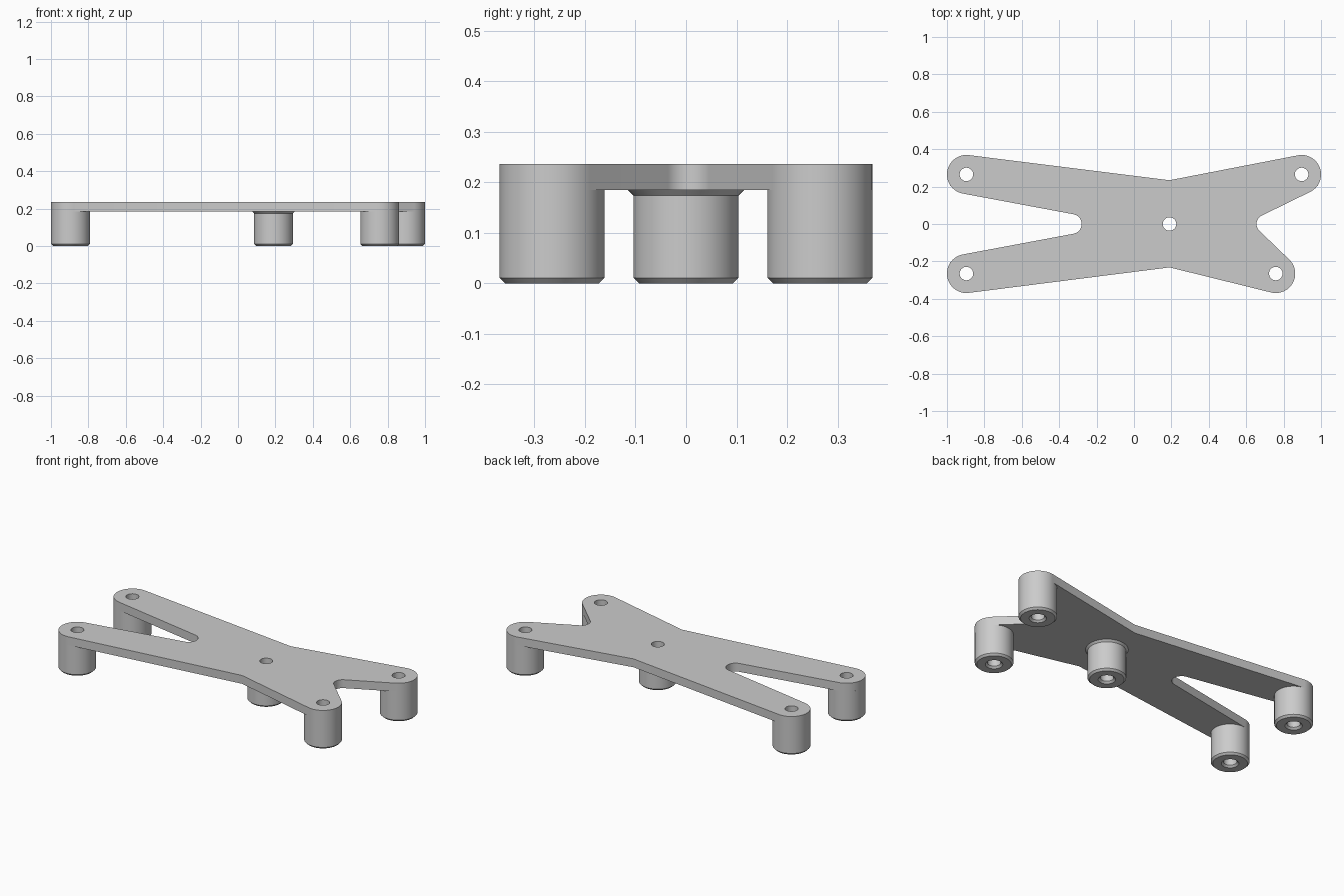
import bpy, bmesh
from math import pi, cos, sin, atan2, acos, hypot, radians

if "Cube" in bpy.data.objects:
    bpy.data.objects.remove(bpy.data.objects["Cube"], do_unlink=True)

PLATE_BOTTOM, PLATE_TOP = 0.185, 0.236
R, HOLE, CHAMFER = 0.104, 0.036, 0.011
SEGMENTS = 64

posts = {
    "back_right_post": (-0.896, 0.265),
    "front_right_post": (-0.896, -0.265),
    "front_left_post": (0.758, -0.265),
    "back_left_post": (0.896, 0.265),
    "centre_post": (0.19, 0),
}

grey = bpy.data.materials.new("plain grey")
grey.use_nodes = True
colour = (0.6, 0.6, 0.6, 1)
grey.diffuse_color = colour
grey.node_tree.nodes["Principled BSDF"].inputs["Base Color"].default_value = colour


def finish(bm, name):
    bmesh.ops.recalc_face_normals(bm, faces=bm.faces)
    mesh = bpy.data.meshes.new(name)
    bm.to_mesh(mesh)
    bm.free()
    mesh.materials.append(grey)
    obj = bpy.data.objects.new(name, mesh)
    bpy.context.collection.objects.link(obj)
    bpy.ops.object.select_all(action="DESELECT")
    obj.select_set(True)
    bpy.context.view_layer.objects.active = obj
    bpy.ops.object.shade_smooth_by_angle(angle=radians(25))
    return obj


def belt(stops):
    """Counterclockwise outline tangent to circles; negative radius is a concave fillet."""
    angles = []
    for i, (c, r) in enumerate(stops):
        c2, r2 = stops[(i + 1) % len(stops)]
        dx, dy = c2[0] - c[0], c2[1] - c[1]
        angles.append(atan2(dy, dx) - acos((r - r2) / hypot(dx, dy)))
    points = []
    for i, (c, r) in enumerate(stops):
        if r == 0:
            points.append(c)
            continue
        start = angles[i - 1]
        sweep = (angles[i] - start) % (2 * pi)
        if r < 0:
            sweep -= 2 * pi
        steps = 32 if r > 0 else 20
        for k in range(steps + 1):
            a = start + sweep * k / steps
            points.append((c[0] + r * cos(a), c[1] + r * sin(a)))
    return points


def circle(c, r):
    turn = 2 * pi / SEGMENTS
    return [(c[0] + r * cos(turn * i), c[1] + r * sin(turn * i)) for i in range(SEGMENTS)]


# X-shaped top plate with five holes
outline = belt([
    (posts["front_right_post"], R),
    ((0.19, -0.232), 0),
    (posts["front_left_post"], R),
    ((0.705, 0), -0.05),
    (posts["back_left_post"], R),
    ((0.19, 0.234), 0),
    (posts["back_right_post"], R),
    ((-0.333, 0), -0.053),
])
bm = bmesh.new()
for loop in [outline] + [circle(c, HOLE) for c in posts.values()]:
    verts = [bm.verts.new((x, y, PLATE_BOTTOM)) for x, y in loop]
    for i, v in enumerate(verts):
        bm.edges.new((verts[i - 1], v))
bmesh.ops.triangle_fill(bm, edges=bm.edges[:], use_beauty=True, normal=(0, 0, 1))
top = bmesh.ops.extrude_face_region(bm, geom=bm.faces[:])["geom"]
bmesh.ops.translate(bm, verts=[g for g in top if isinstance(g, bmesh.types.BMVert)],
                    vec=(0, 0, PLATE_TOP - PLATE_BOTTOM))
finish(bm, "top_plate")

# Hollow standoff posts with chamfered feet and countersunk holes
for name, centre in posts.items():
    profile = [(HOLE, PLATE_BOTTOM), (HOLE, CHAMFER), (HOLE + CHAMFER, 0),
               (R - CHAMFER, 0), (R, CHAMFER)]
    if name == "centre_post":
        # Flared collar under the plate
        profile += [(R, PLATE_BOTTOM - CHAMFER), (R + CHAMFER, PLATE_BOTTOM)]
    else:
        profile += [(R, PLATE_BOTTOM)]
    bm = bmesh.new()
    rings = [[bm.verts.new((x, y, z)) for x, y in circle(centre, r)] for r, z in profile]
    for a, b in zip(rings, rings[1:] + rings[:1]):
        for i in range(SEGMENTS):
            bm.faces.new((a[i - 1], a[i], b[i], b[i - 1]))
    finish(bm, name)
